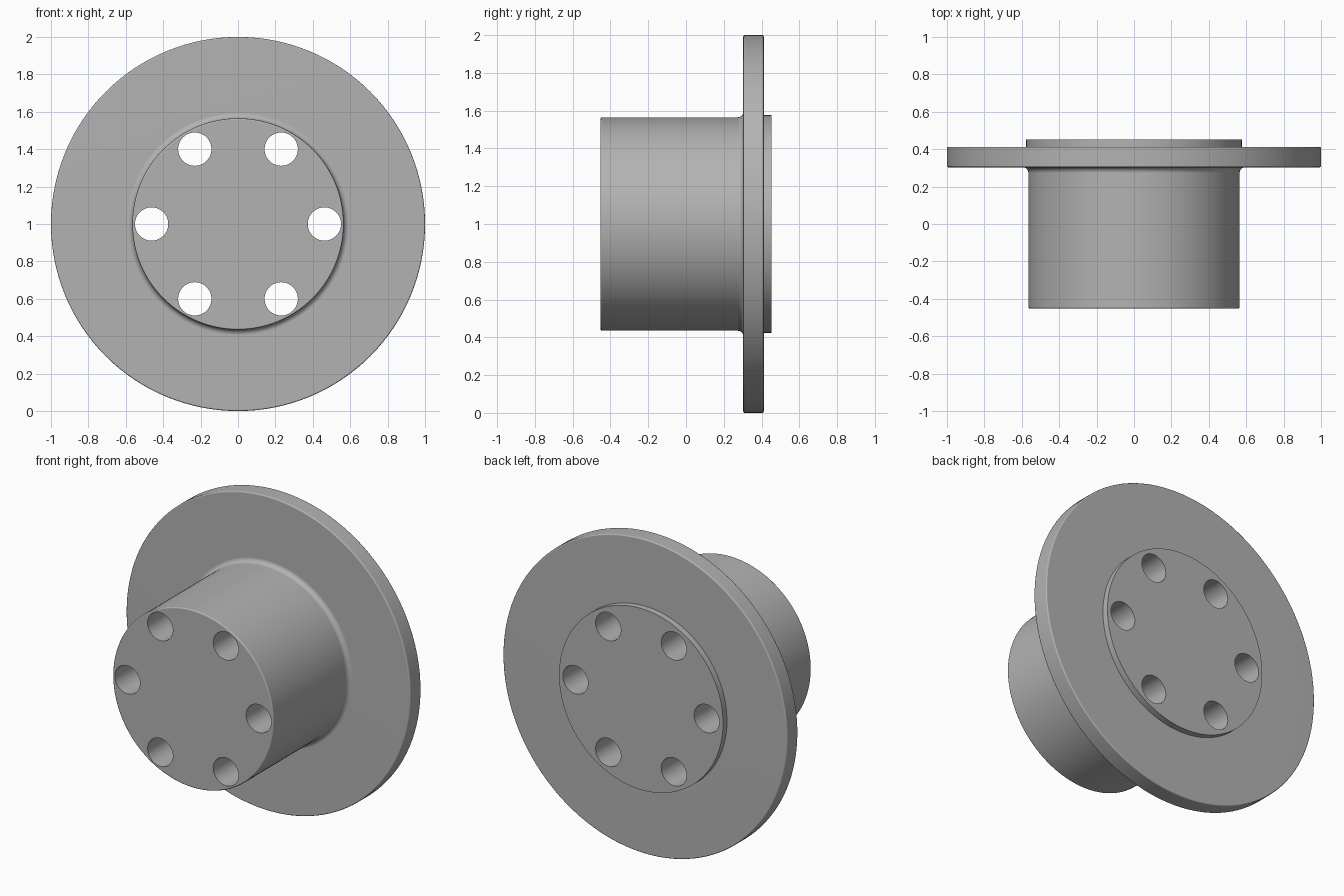
import bpy
import bmesh
from math import sin, cos, pi, radians

if "Cube" in bpy.data.objects:
    bpy.data.objects.remove(bpy.data.objects["Cube"], do_unlink=True)

SEGMENTS = 128
CENTRE_Z = 1.0
FRONT, BACK = -0.452, 0.452
FLANGE_FRONT, FLANGE_BACK = 0.303, 0.412
HUB_R, SPIGOT_R, FLANGE_R = 0.565, 0.577, 1.0
HOLE_R, HOLE_CIRCLE = 0.089, 0.462

grey = bpy.data.materials.new("machined grey")
grey.use_nodes = True
colour = (0.45, 0.45, 0.45, 1)
grey.diffuse_color = colour
grey.node_tree.nodes["Principled BSDF"].inputs["Base Color"].default_value = colour


def arc(r, y, size, start, end, steps=4):
    """Points (radius, y) of a rounded corner centred on (r, y)."""
    angles = [radians(start + (end - start) * i / steps) for i in range(steps + 1)]
    return [(r + size * cos(a), y + size * sin(a)) for a in angles]


def lathe(name, profile, segments):
    """Turn an open (radius, y) profile about the y axis and cap both ends."""
    bm = bmesh.new()
    turns = [2 * pi * i / segments for i in range(segments)]
    rings = [[bm.verts.new((r * cos(t), y, r * sin(t))) for t in turns]
             for r, y in profile]
    for a, b in zip(rings, rings[1:]):
        for i in range(segments):
            j = (i + 1) % segments
            bm.faces.new((a[i], a[j], b[j], b[i]))
    bm.faces.new(rings[0])
    bm.faces.new(rings[-1])
    bmesh.ops.recalc_face_normals(bm, faces=bm.faces)
    mesh = bpy.data.meshes.new(name)
    bm.to_mesh(mesh)
    bm.free()
    mesh.materials.append(grey)
    obj = bpy.data.objects.new(name, mesh)
    bpy.context.collection.objects.link(obj)
    obj.location.z = CENTRE_Z
    return obj


# Hub, filleted flange and locating spigot as one turned profile
edge, fillet = 0.008, 0.03
profile = (
    arc(HUB_R - edge, FRONT + edge, edge, -90, 0)
    + arc(HUB_R + fillet, FLANGE_FRONT - fillet, fillet, 180, 90, 8)
    + arc(FLANGE_R - edge, FLANGE_FRONT + edge, edge, -90, 0)
    + arc(FLANGE_R - edge, FLANGE_BACK - edge, edge, 0, 90)
    + [(SPIGOT_R, FLANGE_BACK), (SPIGOT_R, BACK)]
)
hub = lathe("flanged_hub", profile, SEGMENTS)

# Ring of six through holes
for i in range(6):
    angle = i * pi / 3
    cutter = lathe("hole_cutter", [(HOLE_R, FRONT - 0.1), (HOLE_R, BACK + 0.1)], 48)
    cutter.location.x = HOLE_CIRCLE * cos(angle)
    cutter.location.z += HOLE_CIRCLE * sin(angle)
    cutter.hide_render = True
    cut = hub.modifiers.new("bolt hole", 'BOOLEAN')
    cut.operation = 'DIFFERENCE'
    cut.solver = 'EXACT'
    cut.object = cutter

# Apply the cuts and remove the cutters
bpy.context.view_layer.update()
graph = bpy.context.evaluated_depsgraph_get()
solid = bpy.data.meshes.new_from_object(hub.evaluated_get(graph))
hub.modifiers.clear()
hub.data = solid
solid.name = "flanged_hub"
for obj in [o for o in bpy.data.objects if o.name.startswith("hole_cutter")]:
    bpy.data.objects.remove(obj, do_unlink=True)

# Smooth turned surfaces, with the flat faces kept flat
for obj in bpy.context.selected_objects:
    obj.select_set(False)
hub.select_set(True)
bpy.context.view_layer.objects.active = hub
bpy.ops.object.shade_smooth_by_angle(angle=radians(30))
weighted = hub.modifiers.new("flat face shading", 'WEIGHTED_NORMAL')
weighted.keep_sharp = True
